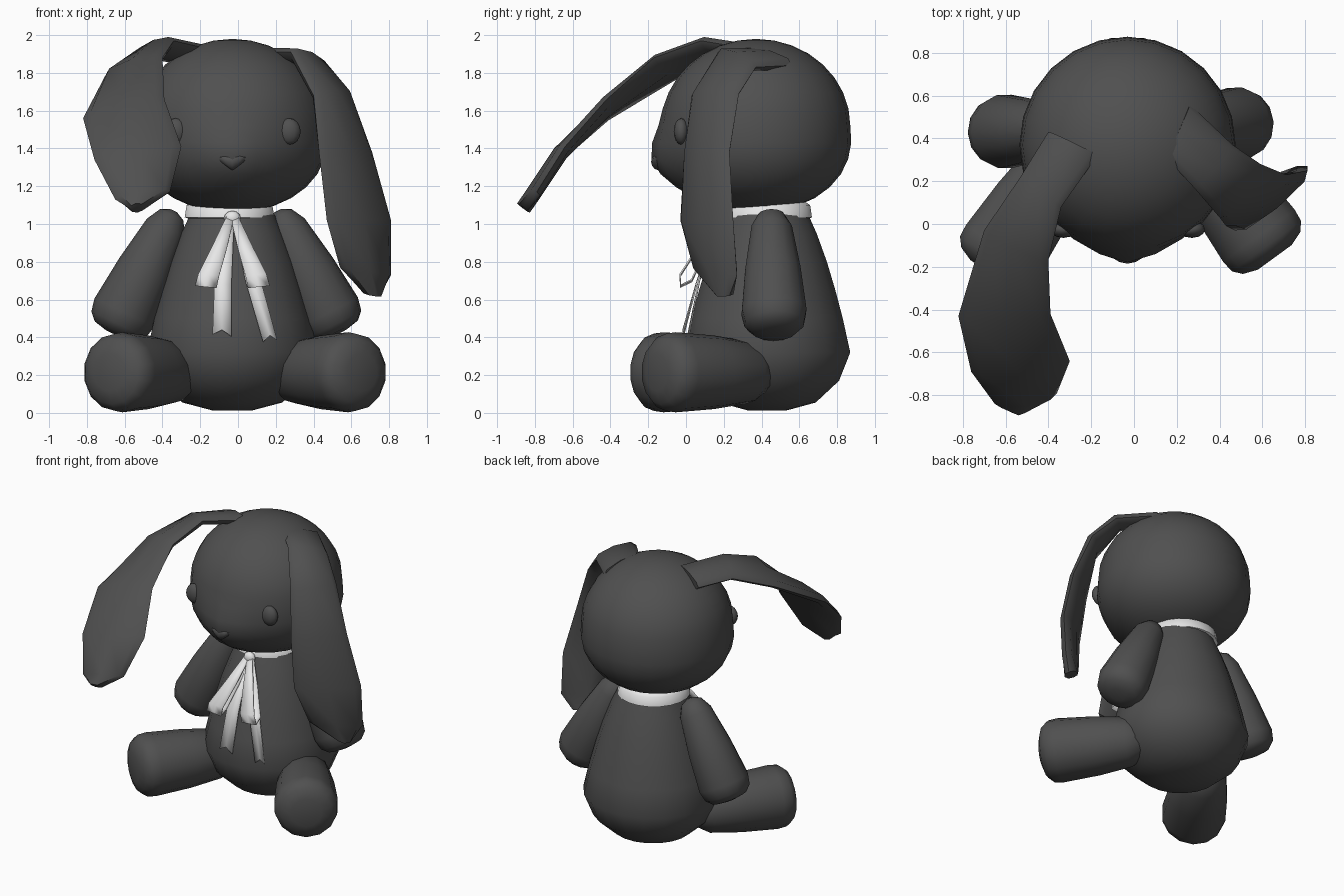
import bpy, bmesh, math
from mathutils import Vector, Matrix

if "Cube" in bpy.data.objects:
    bpy.data.objects.remove(bpy.data.objects["Cube"])

CX = -0.03  # symmetry axis of head and body


def material(name, value):
    m = bpy.data.materials.new(name)
    m.diffuse_color = (value, value, value, 1)
    m.use_nodes = True
    m.node_tree.nodes["Principled BSDF"].inputs["Base Color"].default_value = m.diffuse_color
    return m


DARK = material("charcoal_plush", 0.08)
WHITE = material("white_ribbon", 0.8)


def finish(bm, name, mat, angle=50):
    bmesh.ops.recalc_face_normals(bm, faces=bm.faces)
    me = bpy.data.meshes.new(name)
    bm.to_mesh(me)
    bm.free()
    ob = bpy.data.objects.new(name, me)
    bpy.context.collection.objects.link(ob)
    me.materials.append(mat)
    bpy.ops.object.select_all(action='DESELECT')
    ob.select_set(True)
    bpy.context.view_layer.objects.active = ob
    bpy.ops.object.shade_smooth_by_angle(angle=math.radians(angle))
    return ob


def bridge(bm, rings, cap=True):
    rows = [[bm.verts.new(p) for p in r] for r in rings]
    n = len(rows[0])
    for a, b in zip(rows, rows[1:]):
        for i in range(n):
            j = (i + 1) % n
            bm.faces.new((a[i], a[j], b[j], b[i]))
    if cap:
        bm.faces.new(rows[0])
        bm.faces.new(rows[-1])


def turned(name, start, end, profile, mat, sides=16, sx=1.0):
    """Profile of (distance, radius) turned around the axis start -> end."""
    start, end = Vector(start), Vector(end)
    rot = (end - start).to_track_quat('Z', 'Y').to_matrix()
    rings = []
    for t, r in profile:
        ring = []
        for i in range(sides):
            a = 2 * math.pi * (i + 0.5) / sides
            ring.append(start + rot @ Vector((r * sx * math.cos(a), r * math.sin(a), t)))
        rings.append(ring)
    bm = bmesh.new()
    bridge(bm, rings)
    return finish(bm, name, mat)


def ball(name, loc, radii, mat, u=12, v=8, rule=None):
    bm = bmesh.new()
    bmesh.ops.create_uvsphere(bm, u_segments=u, v_segments=v, radius=1)
    for vert in bm.verts:
        c = vert.co
        if rule:
            rule(c)
        vert.co = Vector(loc) + Vector((c.x * radii[0], c.y * radii[1], c.z * radii[2]))
    return finish(bm, name, mat)


# head: rounder cheeks below, muzzle drawn forward
def head_rule(c):
    k = 1 + 0.15 * max(0, -c.z)
    c.x *= k
    c.y *= k
    if c.y < 0:
        d2 = (c.x * 0.5) ** 2 + ((c.z + 0.41) * 0.46) ** 2
        c.y -= 0.13 * math.exp(-d2 / 0.16 ** 2)


ball("head", (CX, 0.37, 1.52), (0.5, 0.5, 0.46), DARK, 24, 16, head_rule)


# nose: rounded triangle, wide at the top
def nose_rule(c):
    c.x *= 1 + 0.75 * c.z


ball("nose", (CX, -0.145, 1.33), (0.065, 0.04, 0.045), DARK, 10, 6, nose_rule)

# button eyes
for s, side in ((-1, "left"), (1, "right")):
    ball(side + "_eye", (CX + 0.3 * s, -0.025, 1.49), (0.062, 0.04, 0.07), DARK)

# body and collar
turned("body", (CX, 0.43, 0), (CX, 0.43, 2),
       [(0.012, 0.1), (0.055, 0.26), (0.17, 0.385), (0.32, 0.445), (0.5, 0.405),
        (0.65, 0.365), (0.8, 0.32), (0.95, 0.265), (1.05, 0.22)], DARK, 20, 1.03)
turned("collar", (CX - 0.015, 0.43, 0), (CX - 0.015, 0.43, 2),
       [(1.03, 0.225), (1.035, 0.24), (1.1, 0.23), (1.12, 0.2)], WHITE, 20)

# arms
ARM = [(0, 0.02), (0.025, 0.07), (0.1, 0.11), (0.35, 0.15), (0.6, 0.175),
       (0.67, 0.16), (0.71, 0.12), (0.725, 0.05)]
turned("right_arm", (0.21, 0.45, 1.07), (0.55, 0.47, 0.39), ARM, DARK, 14)
turned("left_arm", (-0.34, 0.44, 1.07), (-0.67, 0.43, 0.39), ARM, DARK, 14)

# legs
LEG = [(0, 0.04), (0.04, 0.11), (0.13, 0.165), (0.35, 0.195), (0.6, 0.212),
       (0.66, 0.205), (0.7, 0.17), (0.725, 0.1)]
turned("right_leg", (0.23, 0.43, 0.215), (0.66, -0.16, 0.215), LEG, DARK, 14)
turned("left_leg", (-0.28, 0.38, 0.215), (-0.68, -0.22, 0.215), LEG, DARK, 14)

# ears: flat pads following pairs of edge points
SECTION = [(-1, 0), (-0.8, 0.75), (0, 1.1), (0.8, 0.75),
           (1, 0), (0.8, -0.75), (0, -1.1), (-0.8, -0.75)]


def ear(name, edges, thick):
    edges = [(Vector(a), Vector(b)) for a, b in edges]
    mids = [(a + b) / 2 for a, b in edges]
    rings = []
    for i, (a, b) in enumerate(edges):
        tangent = mids[min(i + 1, len(mids) - 1)] - mids[max(i - 1, 0)]
        n = tangent.cross(b - a).normalized() * thick
        rings.append([mids[i] + (b - a) / 2 * u + n * w for u, w in SECTION])
    bm = bmesh.new()
    bridge(bm, rings)
    finish(bm, name, DARK)


ear("left_ear", [((-0.40, 0.43, 1.88), (-0.17, 0.32, 1.93)),
                 ((-0.53, 0.22, 1.90), (-0.34, 0.08, 1.97)),
                 ((-0.70, -0.03, 1.79), (-0.40, -0.17, 1.88)),
                 ((-0.82, -0.43, 1.56), (-0.39, -0.42, 1.66)),
                 ((-0.76, -0.69, 1.34), (-0.30, -0.64, 1.41)),
                 ((-0.65, -0.84, 1.13), (-0.36, -0.79, 1.17)),
                 ((-0.57, -0.86, 1.08), (-0.50, -0.86, 1.09))], 0.038)
ear("right_ear", [((0.15, 0.31, 1.91), (0.26, 0.56, 1.84)),
                  ((0.28, 0.17, 1.91), (0.46, 0.37, 1.83)),
                  ((0.40, 0.03, 1.68), (0.59, 0.28, 1.69)),
                  ((0.43, -0.01, 1.37), (0.71, 0.23, 1.38)),
                  ((0.47, -0.03, 1.02), (0.81, 0.25, 1.02)),
                  ((0.54, 0.04, 0.77), (0.81, 0.27, 0.73)),
                  ((0.67, 0.18, 0.63), (0.75, 0.23, 0.62))], 0.042)


# ribbon bow: strips of (x offset, y, z, width)
def ribbon(name, path, s, notch=0.0):
    bm = bmesh.new()
    rows = []
    for i, (x, y, z, w) in enumerate(path):
        cut = notch if i == len(path) - 1 else 0
        rows.append([bm.verts.new((CX + s * x + k * w / 2, y,
                                   z + 0.05 * s * k * w + (cut if k == 0 else 0)))
                     for k in (-1, 0, 1)])
    for a, b in zip(rows, rows[1:]):
        for i in range(2):
            bm.faces.new((a[i], a[i + 1], b[i + 1], b[i]))
    ob = finish(bm, name, WHITE)
    mod = ob.modifiers.new("thickness", 'SOLIDIFY')
    mod.thickness = 0.008
    mod.offset = 0


LOOP = [(0.01, 0.165, 1.04, 0.04), (0.07, 0.06, 0.87, 0.08), (0.125, -0.03, 0.73, 0.11),
        (0.14, -0.03, 0.67, 0.115), (0.135, 0.03, 0.70, 0.11), (0.07, 0.11, 0.87, 0.08),
        (0.01, 0.18, 1.03, 0.04)]
for s, side in ((-1, "left"), (1, "right")):
    ribbon(side + "_bow_loop", LOOP, s)
ribbon("left_bow_tail", [(0.01, 0.17, 1.03, 0.04), (0.05, 0.055, 0.68, 0.09),
                         (0.055, -0.015, 0.41, 0.1)], -1, 0.03)
ribbon("right_bow_tail", [(0.02, 0.17, 1.03, 0.04), (0.11, 0.07, 0.70, 0.08),
                          (0.2, 0.01, 0.38, 0.075)], 1, 0.03)
ball("bow_knot", (CX, 0.175, 1.03), (0.045, 0.03, 0.04), WHITE, 8, 6)
